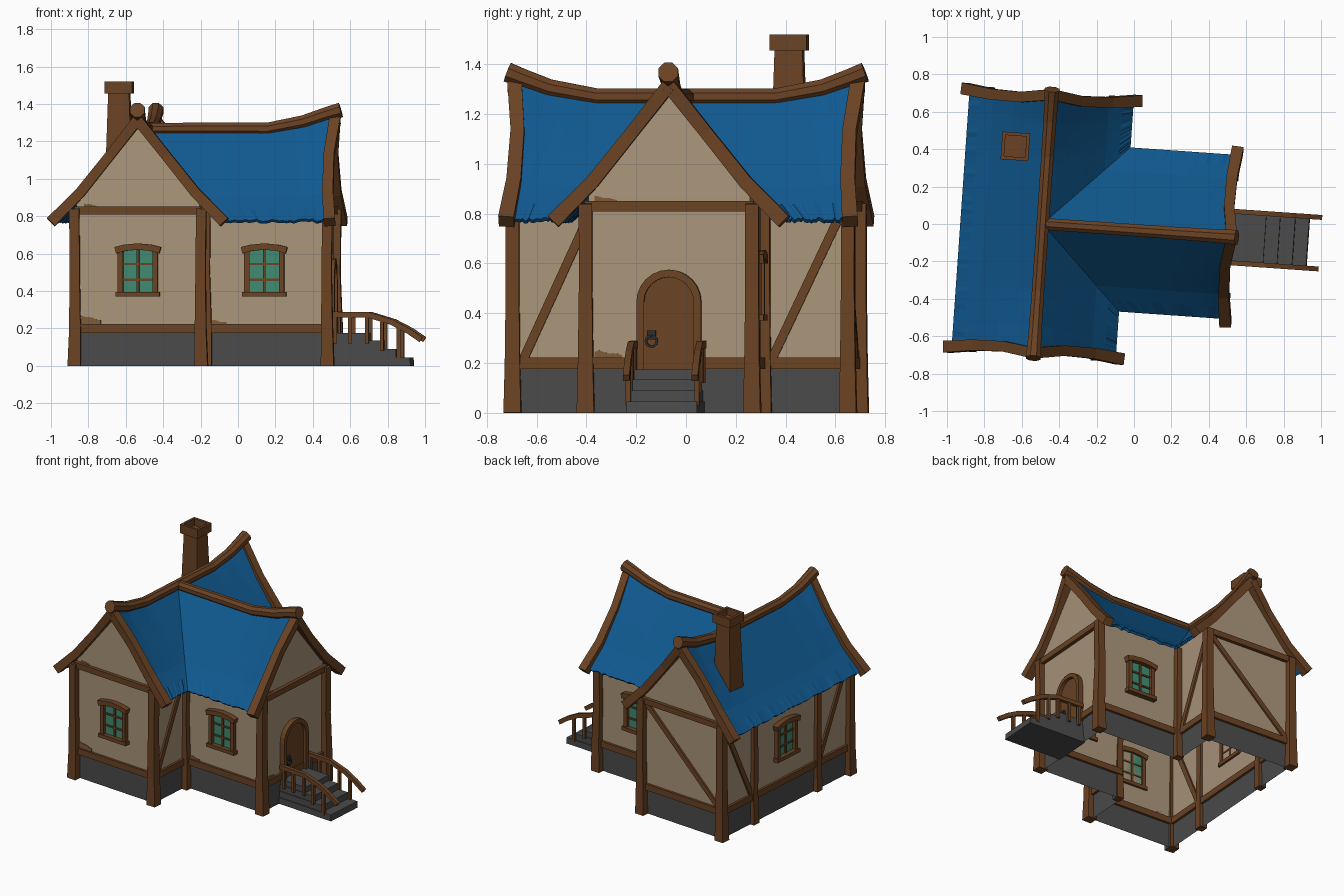
import bpy, bmesh, math, random
from mathutils import Matrix, Vector

if "Cube" in bpy.data.objects:
    bpy.data.objects.remove(bpy.data.objects["Cube"])

random.seed(4)
# House frame: origin where the two ridges meet, main hall along y, wing along +x
WORLD = Matrix.Rotation(math.radians(-4), 4, 'Z') @ Matrix.Translation((-0.487, -0.033, 0))


def mat(name, rgb):
    m = bpy.data.materials.new(name)
    m.diffuse_color = (*rgb, 1)
    m.use_nodes = True
    m.node_tree.nodes["Principled BSDF"].inputs["Base Color"].default_value = m.diffuse_color
    return m


WOOD = mat("brown wood", (0.145, 0.055, 0.017))
PLASTER = mat("tan plaster", (0.40, 0.30, 0.195))
ROOF = mat("blue roof", (0.005, 0.10, 0.28))
STONE = mat("grey stone", (0.07, 0.07, 0.07))
GLASS = mat("green glass", (0.05, 0.26, 0.17))
IRON = mat("dark iron", (0.025, 0.027, 0.03))
BARE = mat("bare brown wall", (0.21, 0.105, 0.04))


def face(x, y, yaw):
    """Frame of a wall: local x runs right along it, local -y points outward."""
    return Matrix.Translation((x, y, 0)) @ Matrix.Rotation(math.radians(yaw), 4, 'Z')


def finish(name, bm, material, M=Matrix(), fix=True):
    if fix:
        bmesh.ops.recalc_face_normals(bm, faces=bm.faces)
    bm.transform(M)
    me = bpy.data.meshes.new(name)
    bm.to_mesh(me)
    bm.free()
    me.materials.append(material)
    ob = bpy.data.objects.new(name, me)
    bpy.context.collection.objects.link(ob)
    ob.matrix_world = WORLD
    return ob


def beam(name, pts, depth, height, M=Matrix(), scales=None, sides=4, material=WOOD):
    """Sweep a square or octagonal section along points lying in a local xz plane."""
    bm = bmesh.new()
    pts = [Vector(p) for p in pts]
    rings = []
    k = 0.5 / math.cos(math.pi / sides)
    for i, p in enumerate(pts):
        t = (pts[min(i + 1, len(pts) - 1)] - pts[max(i - 1, 0)]).normalized()
        up = t.cross(Vector((0, 1, 0))).normalized()
        side = up.cross(t)
        s = scales[i] if scales else 1
        ring = []
        for j in range(sides):
            a = math.tau * (j + 0.5) / sides
            ring.append(bm.verts.new(p + s * k * (side * depth * math.cos(a) + up * height * math.sin(a))))
        rings.append(ring)
    for a, b in zip(rings, rings[1:]):
        for j in range(sides):
            n = (j + 1) % sides
            bm.faces.new((a[j], a[n], b[n], b[j]))
    bm.faces.new(rings[0])
    bm.faces.new(rings[-1])
    return finish(name, bm, material, M)


def prism(name, pts, y0, y1, M, material):
    """Extrude an xz outline from y0 to y1."""
    bm = bmesh.new()
    f = bm.faces.new([bm.verts.new((x, y0, z)) for x, z in pts])
    new = bmesh.ops.extrude_face_region(bm, geom=[f])["geom"]
    bmesh.ops.translate(bm, verts=[v for v in new if isinstance(v, bmesh.types.BMVert)], vec=(0, y1 - y0, 0))
    return finish(name, bm, material, M)


def arc(r, cz, n=12, a0=180, a1=0):
    return [(r * math.cos(math.radians(a0 + (a1 - a0) * i / n)), cz + r * math.sin(math.radians(a0 + (a1 - a0) * i / n)))
            for i in range(n + 1)]


# Walls: stone foot and plaster with three gables, open underneath
OUT = [(-.33, -.66), (.33, -.66), (.33, -.325), (.98, -.325), (.98, .325), (.33, .325), (.33, .66), (-.33, .66)]
GABLES = {0: (0, -.655), 3: (.975, 0), 6: (0, .655)}


def walls(name, z0, z1, material, gables=False):
    bm = bmesh.new()
    lo = [bm.verts.new((x, y, z0)) for x, y in OUT]
    hi = [bm.verts.new((x, y, z1)) for x, y in OUT]
    for i in range(8):
        n = (i + 1) % 8
        bm.faces.new((lo[i], lo[n], hi[n], hi[i]))
        if gables and i in GABLES:
            bm.faces.new((hi[i], hi[n], bm.verts.new((*GABLES[i], 1.29))))
    finish(name, bm, material)


walls("stone_foot", 0, .19, STONE)
walls("plaster_walls", .19, .87, PLASTER, True)


# Roof: sagging sheets meeting in two valleys
def ridge_z(t):
    keys = [(0, 1.27), (.36, 1.27), (.55, 1.30), (.715, 1.36)]
    for (a, za), (b, zb) in zip(keys, keys[1:]):
        if t <= b:
            return za + (zb - za) * max(t - a, 0) / (b - a)
    return keys[-1][1]


def slope(d):
    return 1 - .75 * d / .31 if d <= .31 else .25 * (1 - (d - .31) / .13)


def sheet(bm, place, end, shift, valley):
    n, rows = 28, []
    for d in (0, .1, .2, .31, .38, .44):
        row = []
        for j in range(n + 1):
            t0 = d if valley else 0
            t = t0 + (end - t0) * j / n
            z = .78 + (ridge_z(max(t - shift, 0)) - .78) * slope(d)
            if d == .44 and j:
                z += random.uniform(-.008, .006)
            row.append(bm.verts.new((*place(d, t), z)))
        rows.append(row)
    for a, b in zip(rows, rows[1:]):
        for j in range(n):
            bm.faces.new((a[j], a[j + 1], b[j + 1], b[j]))


bm = bmesh.new()
for s in (-1, 1):
    sheet(bm, lambda d, t: (-d, s * t), .68, 0, False)
    sheet(bm, lambda d, t: (d, s * t), .68, 0, True)
    sheet(bm, lambda d, t: (t, s * d), 1.0, .29, True)
bmesh.ops.remove_doubles(bm, verts=bm.verts, dist=.0005)
for f in bm.faces:
    f.normal_update()
    if f.normal.z < 0:
        f.normal_flip()
roof = finish("roof", bm, ROOF, fix=False)
sol = roof.modifiers.new("thickness", 'SOLIDIFY')
sol.thickness, sol.offset = .018, -1

# Ridge beams with lifted ends
half = [(.36, 1.27), (.55, 1.305), (.66, 1.345), (.72, 1.368)]
beam("main_ridge", [(-x, 0, z) for x, z in half[::-1]] + [(x, 0, z) for x, z in half], .066, .066,
     face(0, 0, 90), [1.2, 1.12, 1.05, 1, 1, 1.05, 1.12, 1.2], 8)
beam("wing_ridge", [(0, 0, 1.268), (.65, 0, 1.268), (.84, 0, 1.305), (.96, 0, 1.345), (1.04, 0, 1.368)], .066, .066,
     Matrix(), [.95, 1, 1.05, 1.12, 1.2], 8)

# Bargeboards and top beam on each gable
for x, y, yaw in ((0, -.68, 0), (1.0, 0, 90), (0, .68, 180)):
    M = face(x, y, yaw)
    for s in (-1, 1):
        beam("bargeboard", [(0, -.01, 1.315), (s * .15, .012, 1.125), (s * .31, .008, .925), (s * .465, -.012, .768)],
             .058, .055, M, [1, .95, 1, 1.08])
    beam("gable_beam", [(-.34, .015, .83), (.34, .015, .83)], .04, .042, M)

# Posts at corners and along the left wall, slightly crooked and wider at the foot
for x, y in [(-.34, -.675), (.34, -.675), (-.34, .675), (.34, .675), (.993, -.335), (.993, .335),
             (.345, -.34), (.345, .34), (-.335, -.335), (-.335, .335)]:
    w = .8 if abs(y) < .4 and x < .9 else 1
    r = random.uniform
    beam("post", [(x, y, 0), (x + r(-.004, .004), y, .2), (x + r(-.005, .005), y, .5), (x, y, .84)],
         .056 * w, .056 * w, Matrix(), [1.25, 1.08, .95, .95])

# Sill beams along every wall
for i in range(8):
    a, b = Vector(OUT[i]), Vector(OUT[(i + 1) % 8])
    c, e = (a + b) / 2, b - a
    h = e.length / 2
    beam("sill_beam", [(-h, 0, .2), (h, 0, .2)], .034, .046, face(c.x, c.y, math.degrees(math.atan2(e.y, e.x))))

# Diagonal braces
for M, p, q in [(face(.33, 0, 90), (-.63, .22), (-.36, .81)), (face(.33, 0, 90), (.37, .22), (.65, .81)),
                (face(0, .66, 180), (.31, .22), (-.31, .81)),
                (face(-.33, 0, -90), (-.36, .22), (-.64, .81)), (face(-.33, 0, -90), (.36, .22), (.64, .81))]:
    beam("brace", [(p[0], 0, p[1]), (q[0], 0, q[1])], .026, .036, M)


# Windows with arched lintel, sill, sides and glazing bars
def window(M):
    top = [(x, .625 + .02 * (1 - (x / .1) ** 2)) for x in (.1, .05, 0, -.05, -.1)]
    prism("window_glass", [(-.1, .39), (.1, .39)] + top, 0, -.006, M, GLASS)
    beam("window_sill", [(-.118, -.012, .383), (.118, -.012, .383)], .055, .026, M)
    beam("window_lintel", [(x, -.012, .618 + .02 * (1 - (x / .12) ** 2)) for x in (-.12, -.07, 0, .07, .12)],
         .055, .034, M, [1.05, 1, 1, 1, 1.05])
    for s in (-1, 1):
        beam("window_side", [(s * .093, -.01, .39), (s * .093, -.01, .625)], .04, .028, M)
    beam("window_bar", [(0, -.005, .39), (0, -.005, .63)], .02, .014, M)
    for z in (.46, .545):
        beam("window_bar", [(-.085, -.005, z), (.085, -.005, z)], .018, .012, M)


for m in (face(0, -.66, 0), face(.654, -.325, 0), face(.654, .325, 180), face(-.33, 0, -90)):
    window(m)

# Door with arched frame and ring handle
D = face(.98, 0, 90)
prism("door", [(-.105, .17)] + arc(.105, .445) + [(.105, .17)], 0, -.012, D, WOOD)
beam("door_frame", [(-.115, -.01, .17)] + [(x, -.01, z) for x, z in arc(.115, .445)] + [(.115, -.01, .17)],
     .05, .03, D)
beam("handle_plate", [(-.07, -.016, .295), (-.07, -.016, .33)], .02, .035, D, material=IRON)
beam("handle_ring", [(-.07 + x, -.028, z) for x, z in arc(.022, .288, 12, 90, -270)], .01, .01, D, material=IRON)

# Stone steps
for end, z, w in ((1.19, .175, .125), (1.265, .135, .13), (1.345, .09, .136), (1.42, .045, .142)):
    prism("step", [(.97, 0), (end + .004, 0), (end, z), (.97, z)], -w, w, Matrix(), STONE)

# Stair railings
for s in (-1, 1):
    y = s * .138
    beam("handrail", [(.99, y, .275), (1.2, y, .272), (1.32, y, .235), (1.41, y, .188), (1.48, y, .14)], .026, .03)
    for x, z0, z1 in ((1.02, .12, .27), (1.1, .12, .27), (1.19, .12, .27), (1.27, .08, .25), (1.36, .03, .21)):
        beam("baluster", [(x, y, z0), (x, y, z1)], .02, .02)

# Chimney with hollow cap
C = face(-.175, .403, 0)
beam("chimney_shaft", [(0, 0, .93), (0, 0, 1.2), (0, 0, 1.46)], .112, .112, C, [1.3, 1.15, 1])
bm = bmesh.new()
bmesh.ops.create_cube(bm, size=1, matrix=Matrix.Translation((0, 0, 1.4875)) @ Matrix.Diagonal((.148, .148, .065, 1)))
bm.faces.ensure_lookup_table()
cap = max(bm.faces, key=lambda f: f.calc_center_median().z)
bmesh.ops.inset_region(bm, faces=[cap], thickness=.025)
inner = bmesh.ops.extrude_face_region(bm, geom=[cap])["geom"]
bmesh.ops.translate(bm, verts=[v for v in inner if isinstance(v, bmesh.types.BMVert)], vec=(0, 0, -.05))
bmesh.ops.delete(bm, geom=[cap], context='FACES_ONLY')
finish("chimney_cap", bm, WOOD, C)

# Ragged patches where the plaster has fallen off
for M, x, z, w, h in [(face(0, -.66, 0), -.32, .22, .12, .055), (face(0, -.66, 0), -.29, .845, .07, .026),
                      (face(.33, -.325, 0), .02, .22, .1, .03), (D, -.3, .22, .11, .032), (D, -.3, .845, .09, .026)]:
    ragged = [(x + w * (1 - k / 6), z + h * (.45 + .55 * k / 6) * random.uniform(.75, 1.1)) for k in range(7)]
    prism("bare_patch", [(x, z), (x + w, z)] + ragged, 0, -.005, M, BARE)
